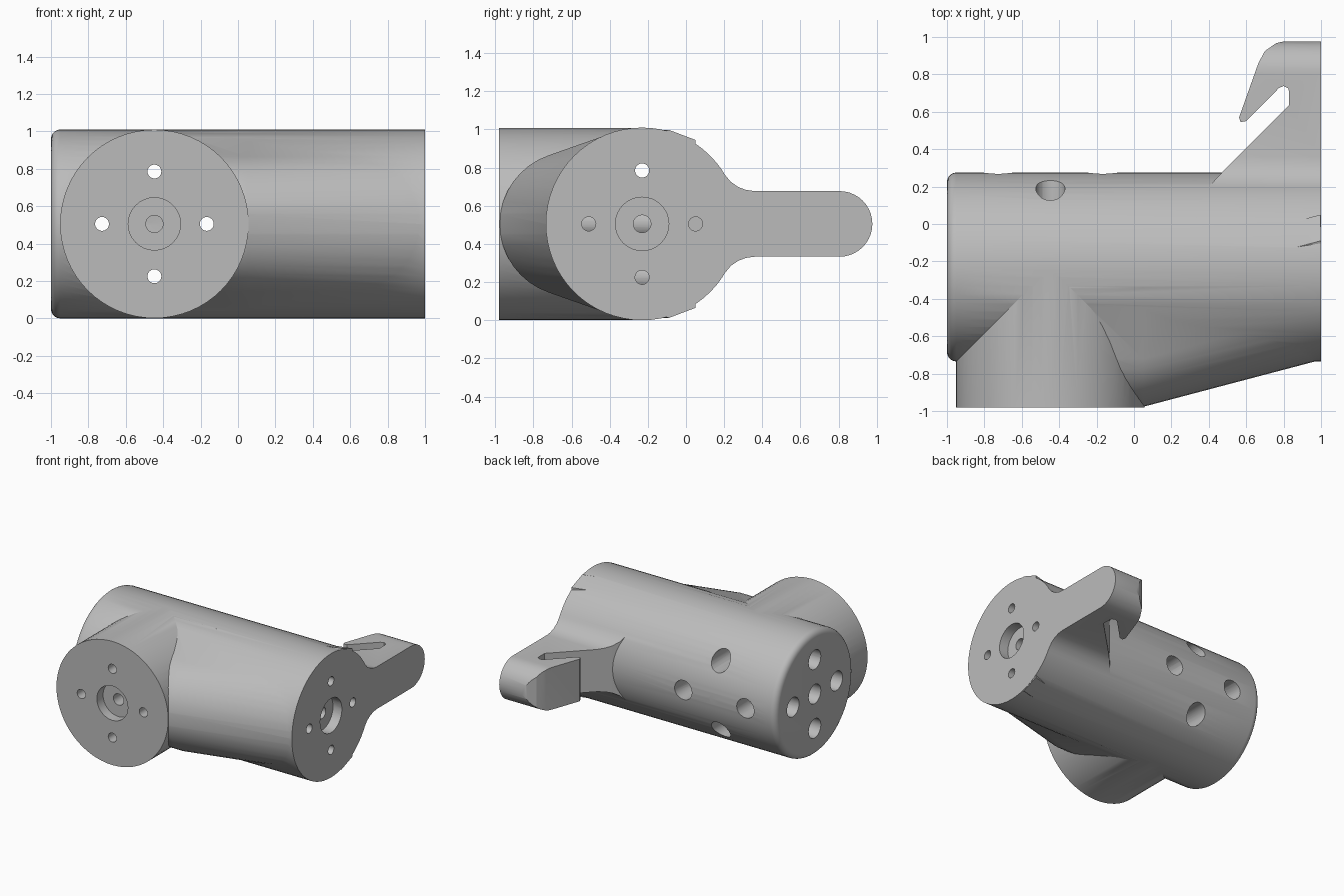
import bpy, bmesh
from math import sin, cos, pi, radians
from mathutils import Vector, Matrix

cube = bpy.data.objects.get("Cube")
if cube:
    bpy.data.objects.remove(cube)

R = 0.505                               # radius of both tubes, also their height
MAIN = Vector((0, -0.23, R))            # axis of the long tube, along x
SIDE = Vector((-0.447, 0, R))           # axis of the front tube, along y

grey = bpy.data.materials.new("light grey")
grey.use_nodes = True
grey.diffuse_color = (0.5, 0.5, 0.5, 1)
grey.node_tree.nodes["Principled BSDF"].inputs["Base Color"].default_value = (0.5, 0.5, 0.5, 1)


def finish(name, bm):
    bmesh.ops.recalc_face_normals(bm, faces=bm.faces)
    mesh = bpy.data.meshes.new(name)
    bm.to_mesh(mesh)
    bm.free()
    mesh.materials.append(grey)
    ob = bpy.data.objects.new(name, mesh)
    bpy.context.collection.objects.link(ob)
    return ob


def tube(name, axis, start, end, centre, radius, segments=32, fillet=0):
    """Solid cylinder along x or y, with an optional fillet at its start."""
    bm = bmesh.new()
    turn = Matrix.Rotation(pi / 2, 4, 'Y') if axis == 0 else Matrix.Rotation(-pi / 2, 4, 'X')
    middle = Vector(centre)
    middle[axis] = (start + end) / 2
    bmesh.ops.create_cone(bm, cap_ends=True, segments=segments, radius1=radius, radius2=radius,
                          depth=abs(end - start), matrix=Matrix.Translation(middle) @ turn)
    if fillet:
        rim = [e for e in bm.edges if all(abs(v.co[axis] - start) < 1e-4 for v in e.verts)]
        bmesh.ops.bevel(bm, geom=rim, offset=fillet, segments=5, profile=0.5, affect='EDGES')
    return finish(name, bm)


def loft(name, rings):
    """Solid through several matching closed sections."""
    bm = bmesh.new()
    loops = [[bm.verts.new(p) for p in ring] for ring in rings]
    n = len(loops[0])
    for a, b in zip(loops, loops[1:]):
        for i in range(n):
            bm.faces.new((a[i], a[(i + 1) % n], b[(i + 1) % n], b[i]))
    bm.faces.new(loops[0][::-1])
    bm.faces.new(loops[-1])
    return finish(name, bm)


def combine(target, other, operation):
    mod = target.modifiers.new(operation.lower(), 'BOOLEAN')
    mod.operation, mod.solver, mod.object = operation, 'EXACT', other
    bpy.context.view_layer.objects.active = target
    bpy.ops.object.modifier_apply(modifier=mod.name)
    bpy.data.objects.remove(other)


# Long tube and front tube
body = tube("tube_joint_body", 0, -1, 1, MAIN, R, 64, fillet=0.05)
combine(body, tube("front_tube", 1, -0.98, -0.23, SIDE, R - 0.001, 64), 'UNION')

# Blending web: one section run straight along x, then slanted back to the end face
half = [(-0.2, 0.44), (-0.34, 0.493)]
arc = [(-0.597 - 0.38 * cos(a), 0.38 * sin(a)) for a in (radians(71 - 142 * i / 16) for i in range(17))]
section = half + arc + [(y, -z) for y, z in reversed(half)]
stations = [(-0.42, 0), (0.05, 0), (0.998, 0.25)]
combine(body, loft("web", [[(x, y + shift, R + z) for y, z in section]
                           for x, shift in stations]), 'UNION')

# Hook arm: plan outline crossed with the rounded end outline
plan = [(1, -0.1), (1, 0.98), (0.82, 0.98), (0.76, 0.967), (0.70, 0.925), (0.665, 0.86),
        (0.562, 0.57), (0.57, 0.545), (0.60, 0.55), (0.775, 0.727), (0.80, 0.738),
        (0.825, 0.725), (0.83, 0.70), (0.83, 0.635), (0.47, 0.275), (0.4, 0.2), (0.4, -0.1)]
hook = loft("hook", [[(x, y, z) for x, y in plan] for z in (0.1, 0.9)])
flare = [(-0.15, 0.262), (0.2, 0.262), (0.235, 0.22), (0.275, 0.193), (0.315, 0.178), (0.36, 0.172)]
tip = [(0.805 + 0.172 * sin(a), 0.172 * cos(a)) for a in (pi * i / 20 for i in range(21))]
side = flare + tip + [(y, -z) for y, z in reversed(flare)]
combine(hook, loft("hook_side", [[(x, y, R + z) for y, z in side] for x in (0.2, 1.2)]), 'INTERSECT')
combine(body, hook, 'UNION')

# Screw holes on each axis: shallow centre recess, through holes, wide bores from the far end
for axis, centre, face, far in ((0, MAIN, 1, -1), (1, SIDE, -0.98, 0.3)):
    out = 1 if face > far else -1
    across = Vector((0, 1, 0)) if axis == 0 else Vector((1, 0, 0))
    up = Vector((0, 0, 1))

    def drill(start, end, offset, radius):
        ends = sorted((start, end))
        combine(body, tube("drill", axis, ends[0], ends[1], centre + offset, radius), 'DIFFERENCE')

    drill(face - 0.08 * out, face + 0.1 * out, Vector(), 0.14)
    drill(far - 0.1 * out, face + 0.1 * out, Vector(), 0.046)
    for direction in (across, -across, up, -up):
        drill(far - 0.1 * out, face + 0.1 * out, direction * 0.28, 0.037)
        drill(far - 0.1 * out, face - 0.15 * out, direction * 0.28, 0.078)
    if axis == 0:
        drill(far - 0.1 * out, face - 0.3 * out, Vector(), 0.078)

# Smooth curves with crisp edges
bpy.ops.object.select_all(action='DESELECT')
body.select_set(True)
bpy.context.view_layer.objects.active = body
bpy.ops.object.shade_smooth_by_angle(angle=radians(25))
